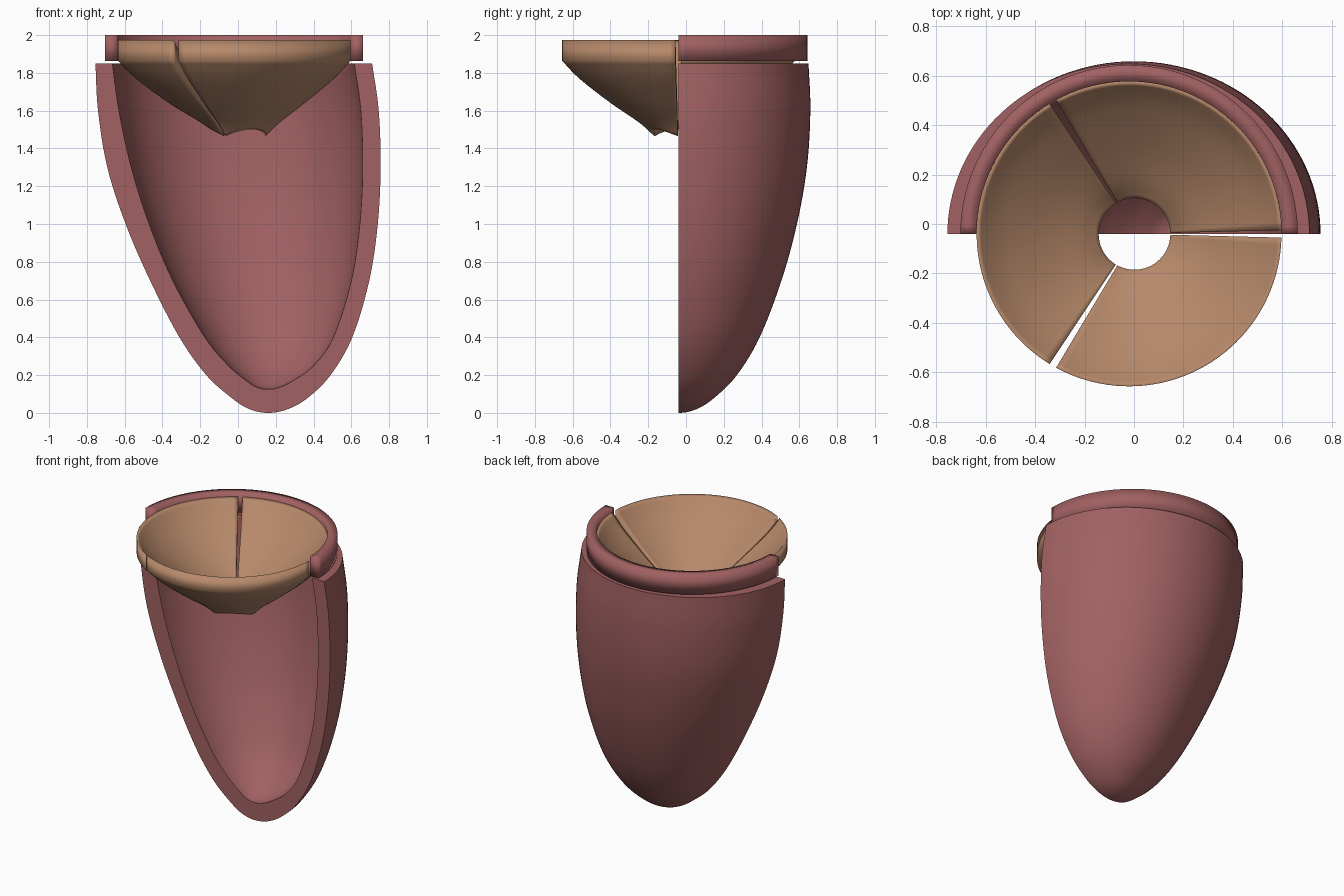
import bpy, bmesh, math
from mathutils import Vector

cube = bpy.data.objects.get("Cube")
if cube:
    bpy.data.objects.remove(cube)

CUT_Y = -0.04  # plane on which the wall and ring are sliced


def material(name, rgb):
    m = bpy.data.materials.new(name)
    m.use_nodes = True
    m.diffuse_color = (*rgb, 1)
    bsdf = m.node_tree.nodes["Principled BSDF"]
    bsdf.inputs["Base Color"].default_value = (*rgb, 1)
    bsdf.inputs["Roughness"].default_value = 0.6
    return m


red = material("muscle red", (0.36, 0.12, 0.122))
tan = material("leaflet tan", (0.47, 0.25, 0.145))


def spline(points, steps, apex=False):
    """Smooth curve through points; apex mirrors the last width for a round tip."""
    p = [Vector(q) for q in points]
    start = p[0] * 2 - p[1]
    end = p[-1] * 2 - p[-2]
    if apex:
        end = Vector((p[-1].x, -p[-2].y, p[-2].z))
    p = [start] + p + [end]
    out = []
    for a, b, c, d in zip(p, p[1:], p[2:], p[3:]):
        for i in range(steps):
            t = i / steps
            out.append(0.5 * (2 * b + (c - a) * t + (2 * a - 5 * b + 4 * c - d) * t ** 2
                              + (3 * b - a - 3 * c + d) * t ** 3))
    return out + [p[-2]]


def sweep(name, section, a0, a1, steps, mat, smooth_angle):
    """Turn a closed section (a function of the angle) from a0 to a1 and cap both ends."""
    bm = bmesh.new()
    loops = []
    for i in range(steps + 1):
        a = math.radians(a0 + (a1 - a0) * i / steps)
        loops.append([bm.verts.new(co) for co in section(a, i / steps)])
    n = len(loops[0])
    for l0, l1 in zip(loops, loops[1:]):
        for j in range(n):
            k = (j + 1) % n
            bm.faces.new((l0[j], l0[k], l1[k], l1[j]))
    bm.faces.new(loops[0])
    bm.faces.new(loops[-1])
    bmesh.ops.remove_doubles(bm, verts=bm.verts, dist=0.0005)
    bmesh.ops.recalc_face_normals(bm, faces=bm.faces)
    mesh = bpy.data.meshes.new(name)
    bm.to_mesh(mesh)
    bm.free()
    mesh.materials.append(mat)
    ob = bpy.data.objects.new(name, mesh)
    bpy.context.collection.objects.link(ob)
    bpy.ops.object.select_all(action="DESELECT")
    ob.select_set(True)
    bpy.context.view_layer.objects.active = ob
    bpy.ops.object.shade_smooth_by_angle(angle=math.radians(smooth_angle))


# Chamber wall: leaning half bowl, rows are (height, left edge, right edge)
outer = [(1.85, -.755, .71), (1.6, -.741, .745), (1.3, -.692, .755), (1, -.595, .74),
         (.7, -.465, .695), (.4, -.31, .605), (.2, -.168, .49), (.08, -.035, .37),
         (.02, .06, .265), (0, .16, .16)]
inner = [(1.85, -.665, .615), (1.6, -.63, .65), (1.3, -.565, .66), (1, -.47, .645),
         (.7, -.345, .6), (.4, -.175, .505), (.25, -.05, .4), (.17, .045, .29),
         (.136, .1, .22), (.125, .16, .16)]


def wall_side(rows):
    return spline([((l + r) / 2, (r - l) / 2, z) for z, l, r in rows], 6, apex=True)


wall_profile = wall_side(outer) + wall_side(inner)[::-1]


def wall_section(a, t):
    return [(c + w * math.cos(a), CUT_Y + 0.94 * w * math.sin(a), z)
            for c, w, z in wall_profile]


sweep("chamber_wall", wall_section, 0, 180, 64, red, 40)

# Valve ring: half hoop with a soft-shaded rectangular section
ring_profile = [(0.617, 1.862), (0.683, 1.862), (0.683, 2.0), (0.617, 2.0)]


def ring_section(a, t):
    return [(r * math.cos(a) - 0.02, CUT_Y + r * math.sin(a), z) for r, z in ring_profile]


sweep("valve_ring", ring_section, 0, 180, 64, red, 120)

# Leaflets: three thick funnel sectors with a scalloped free edge
R_RIM, R_HOLE = 0.617, 0.145
under = spline([(R_RIM, 0, 1.865), (.525, 0, 1.77), (.365, 0, 1.643),
                (.22, 0, 1.535), (R_HOLE, 0, 1.465)], 5)


def leaflet_section(a, t):
    bottom, top = [], []
    for r, _, z in under:
        near_hole = (R_RIM - r) / (R_RIM - R_HOLE)
        x = -0.02 + 0.022 * near_hole + r * math.cos(a)
        y = CUT_Y + r * math.sin(a)
        z += 0.035 * math.sin(math.pi * t) * near_hole ** 4
        bottom.append((x, y, z))
        top.append((x, y, z + 0.11 - 0.03 * near_hole))
    return bottom + top[::-1]


GAP = 1.4
for name, start in (("back_leaflet", 0), ("right_leaflet", 120), ("front_leaflet", 240)):
    sweep(name, leaflet_section, start + GAP, start + 120 - GAP, 40, tan, 150)
